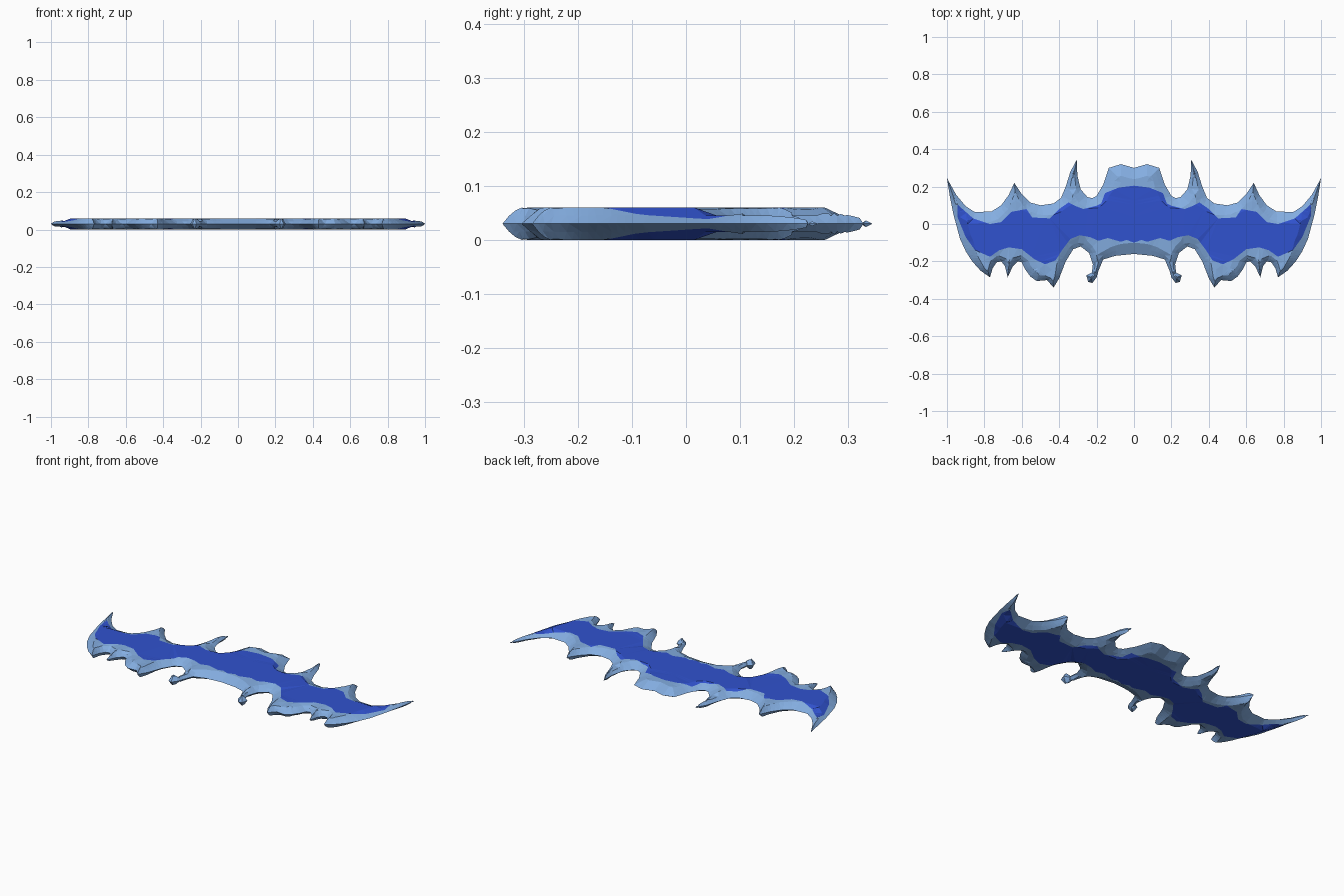
import bpy, bmesh, math
from mathutils import Vector
from mathutils.geometry import delaunay_2d_cdt, intersect_point_line

if "Cube" in bpy.data.objects:
    bpy.data.objects.remove(bpy.data.objects["Cube"])

HALF_H = 0.03      # half thickness
BEVEL = 0.06       # normal width of the sharpened edge


def pts(flat):
    return [Vector((flat[i], flat[i + 1])) for i in range(0, len(flat), 2)]


# Right half of the blade outline, top centre clockwise to bottom centre
outline = pts([
    0, .30, .07, .32, .135, .30, .165, .21, .20, .15, .225, .138, .25, .145, .285, .185,
    .303, .26, .305, .345, .34, .28, .365, .20, .39, .14, .43, .11, .50, .10, .555, .115,
    .60, .16, .64, .22, .67, .155, .71, .10, .76, .068, .85, .063, .90, .095, .95, .155,
    1.0, .245, .985, .15, .965, .05, .93, -.08, .90, -.145, .865, -.20, .82, -.25, .77, -.285,
    .755, -.235, .735, -.205, .71, -.20, .69, -.225, .675, -.285, .65, -.23, .62, -.20,
    .60, -.205, .58, -.245, .555, -.28, .52, -.305, .465, -.30, .43, -.34, .40, -.29,
    .365, -.20, .325, -.135, .285, -.12, .24, -.155, .22, -.215, .225, -.26, .255, -.275,
    .245, -.31, .222, -.315, .20, -.285, .19, -.25, .165, -.19, .10, -.17, 0, -.16])

# Right half of the dark centre panel
panel = pts([
    0, .205, .08, .195, .155, .165, .175, .11, .20, .098, .27, .08, .31, .095, .35, .115,
    .40, .08, .45, .03, .545, .035, .575, .08, .655, .065, .71, .01, .77, 0, .86, .03,
    .945, .105, .945, .04, .90, -.07, .85, -.14, .77, -.175, .72, -.14, .67, -.125,
    .60, -.135, .53, -.19, .475, -.215, .42, -.195, .385, -.14, .34, -.08, .29, -.06,
    .235, -.07, .19, -.09, .14, -.075, .07, -.095, .04, -.085, 0, -.10])

# Spike points, where the bevel gets narrower
tips = pts([1, .245, .64, .22, .305, .345, .77, -.285, .675, -.285, .43, -.34, .255, -.275])


def edge_dist(p):
    best = 9.0
    for a, b in zip(outline, outline[1:]):
        d = b - a
        t = max(0, min(1, (p - a).dot(d) / d.length_squared))
        best = min(best, (p - a - d * t).length)
    return best


def bevel_width(p):
    return min(BEVEL, 0.012 + 0.22 * min((p - t).length for t in tips))


def height(p):
    return HALF_H * min(1, edge_dist(p) / bevel_width(p))


def inside(p, poly):
    hit = False
    for a, b in zip(poly, poly[1:] + poly[:1]):
        if (a.y > p.y) != (b.y > p.y) and p.x < a.x + (b.x - a.x) * (p.y - a.y) / (b.y - a.y):
            hit = not hit
    return hit


def resample(poly, step):
    out = []
    for a, b in zip(poly, poly[1:] + poly[:1]):
        n = max(1, round((b - a).length / step))
        out += [a.lerp(b, i / n) for i in range(n)]
    return out


# Gather points: outline and panel loops, bevel levels and spike ridges
verts, edges = [], []
for loop in (resample(outline, .02), resample(panel, .025)):
    s = len(verts)
    verts += loop
    edges += [(s + i, s + (i + 1) % len(loop)) for i in range(len(loop))]


def add_inner(q, need):
    if q.x > .003 and inside(q, outline) and edge_dist(q) >= need:
        verts.append(q)


for a, b in zip(outline, outline[1:]):
    d = (b - a).normalized()
    normal = Vector((d.y, -d.x))
    n = max(1, round((b - a).length / .015))
    for i in range(n):
        p = a.lerp(b, (i + .5) / n)
        for f in (.5, 1.0):
            w = f * bevel_width(p)
            add_inner(p + normal * w, w * .95)
for f in (.5, 1.0):        # bevel end points on the centre line
    verts += [Vector((0, .30 - f * BEVEL)), Vector((0, -.16 + f * BEVEL))]
for i in range(1, len(outline) - 1):
    u = (outline[i - 1] - outline[i]).normalized()
    v = (outline[i + 1] - outline[i]).normalized()
    if (u + v).length > .3:
        bis = (u + v).normalized()
        for k in range(1, 9):
            add_inner(outline[i] + bis * .012 * k, .002)

co, _, tris, *_ = delaunay_2d_cdt(verts, edges, [], 0, 1e-4)


def material(name, rgb):
    m = bpy.data.materials.new(name)
    m.diffuse_color = (*rgb, 1)
    m.use_nodes = True
    m.node_tree.nodes["Principled BSDF"].inputs["Base Color"].default_value = m.diffuse_color
    return m


# Blade: upper right quarter, mirrored left and below
bm = bmesh.new()
bv = [bm.verts.new((c.x, c.y, height(c))) for c in co]
for t in tris:
    c = (co[t[0]] + co[t[1]] + co[t[2]]) / 3
    if inside(c, outline):
        f = bm.faces.new([bv[i] for i in t])
        f.material_index = int(inside(c, panel))
        f.normal_update()
        if f.normal.z < 0:
            f.normal_flip()
bmesh.ops.delete(bm, geom=[v for v in bm.verts if not v.link_faces], context='VERTS')
mesh = bpy.data.meshes.new("throwing_blade")
bm.to_mesh(mesh)
bm.free()
mesh.materials.append(material("light steel blue", (.23, .42, .75)))
mesh.materials.append(material("deep blue", (.03, .085, .62)))
blade = bpy.data.objects.new("throwing_blade", mesh)
blade.location.z = HALF_H
bpy.context.collection.objects.link(blade)
mirror = blade.modifiers.new("mirror", 'MIRROR')
mirror.use_axis = (True, False, True)
mirror.merge_threshold = .0005
